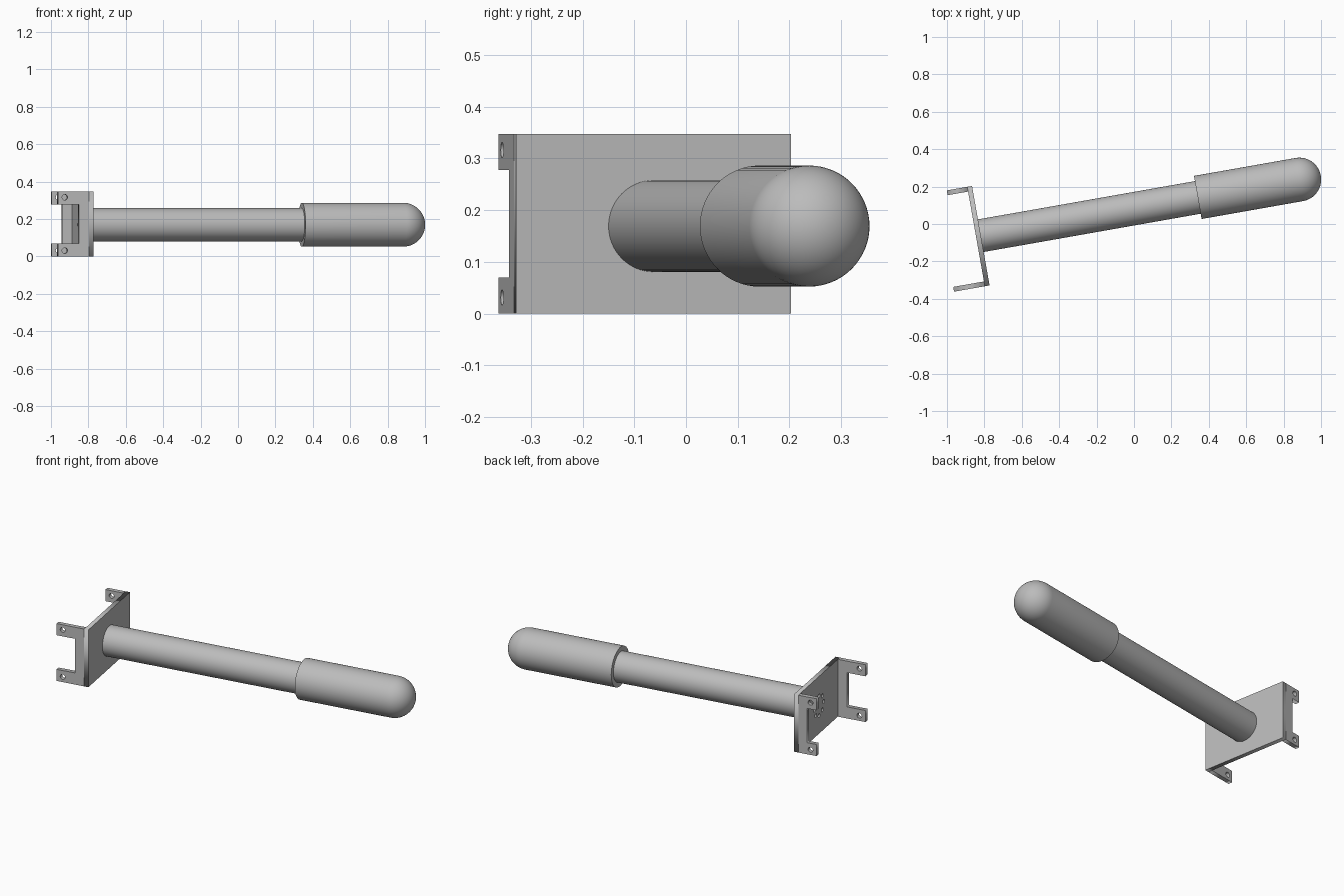
import bpy, bmesh, math
from mathutils import Matrix, Vector

cube = bpy.data.objects.get("Cube")
if cube:
    bpy.data.objects.remove(cube, do_unlink=True)

grey = bpy.data.materials.new("plain_grey")
grey.use_nodes = True
colour = (0.5, 0.5, 0.5, 1)
grey.diffuse_color = colour
grey.node_tree.nodes["Principled BSDF"].inputs["Base Color"].default_value = colour

# Shared frame: origin on the outer plate face, local x along the rod
AXIS_Z = 0.169
FRAME = Matrix.Translation((-0.819, -0.0625, AXIS_Z)) @ Matrix.Rotation(math.radians(10), 4, "Z")
THICK = 0.026
HALF_W = 0.27
HEIGHT = 0.347
LOW, HIGH = -AXIS_Z, HEIGHT - AXIS_Z


def add_object(name, mesh):
    mesh.materials.clear()
    mesh.materials.append(grey)
    ob = bpy.data.objects.new(name, mesh)
    bpy.context.collection.objects.link(ob)
    return ob


def circle(cx, cy, r, n=20):
    return [(cx + r * math.cos(math.tau * i / n), cy + r * math.sin(math.tau * i / n)) for i in range(n)]


def sheet(name, outlines, x_dir, y_dir, origin):
    """Flat sheet with holes: first outline is the edge, the rest are cut out."""
    curve = bpy.data.curves.new(name, "CURVE")
    curve.dimensions = "2D"
    curve.fill_mode = "BOTH"
    curve.extrude = THICK / 2
    for pts in outlines:
        spline = curve.splines.new("POLY")
        spline.points.add(len(pts) - 1)
        for p, (u, v) in zip(spline.points, pts):
            p.co = (u, v, 0, 1)
        spline.use_cyclic_u = True
    temp = bpy.data.objects.new(name + "_curve", curve)
    bpy.context.collection.objects.link(temp)
    graph = bpy.context.evaluated_depsgraph_get()
    mesh = bpy.data.meshes.new_from_object(temp.evaluated_get(graph))
    bpy.data.objects.remove(temp, do_unlink=True)
    x, y = Vector(x_dir), Vector(y_dir)
    place = Matrix((x, y, x.cross(y))).transposed().to_4x4()
    mesh.transform(FRAME @ Matrix.Translation(origin) @ place)
    mesh.name = name
    return add_object(name, mesh)


def lathe(name, profile, steps=64):
    """Revolve (x, radius) points around the rod axis."""
    bm = bmesh.new()
    verts = [bm.verts.new((x, 0, r)) for x, r in profile]
    edges = [bm.edges.new(pair) for pair in zip(verts, verts[1:])]
    bmesh.ops.spin(bm, geom=verts + edges, cent=(0, 0, 0), axis=(1, 0, 0),
                   angle=math.tau, steps=steps)
    bmesh.ops.remove_doubles(bm, verts=bm.verts, dist=0.0001)
    bmesh.ops.recalc_face_normals(bm, faces=bm.faces)
    bm.transform(FRAME)
    mesh = bpy.data.meshes.new(name)
    bm.to_mesh(mesh)
    bm.free()
    ob = add_object(name, mesh)
    bpy.ops.object.select_all(action="DESELECT")
    ob.select_set(True)
    bpy.context.view_layer.objects.active = ob
    bpy.ops.object.shade_smooth_by_angle(angle=math.radians(35))
    return ob


# Mounting plate with a ring of bolt holes behind the rod
edge = [(-HALF_W, LOW), (HALF_W, LOW), (HALF_W, HIGH), (-HALF_W, HIGH)]
bolts = [circle(0.06 * math.cos(math.tau * i / 8), 0.06 * math.sin(math.tau * i / 8), 0.012, 12)
         for i in range(8)]
sheet("mounting_plate", [edge] + bolts, (0, 1, 0), (0, 0, 1), (-THICK / 2, 0, 0))

# Notched side flanges, each with two drilled tabs
TAB, NOTCH = 0.07, 0.08
for name, side, length in (("front_flange", -1, 0.193), ("back_flange", 1, 0.137)):
    outline = [(THICK, LOW), (length, LOW), (length, LOW + TAB), (NOTCH, LOW + TAB),
               (NOTCH, HIGH - TAB), (length, HIGH - TAB), (length, HIGH), (THICK, HIGH)]
    holes = [circle(length - 0.037, z, 0.015) for z in (LOW + 0.031, HIGH - 0.031)]
    sheet(name, [outline] + holes, (-1, 0, 0), (0, 0, 1), (0, side * (HALF_W - THICK / 2), 0))

# Rod and round-ended grip
ROD_R, GRIP_R = 0.0885, 0.117
GRIP_START, DOME = 1.178, 1.729
lathe("rod", [(0, 0), (0, ROD_R), (GRIP_START + 0.05, ROD_R), (GRIP_START + 0.05, 0)])
dome = [(DOME + GRIP_R * math.sin(a), GRIP_R * math.cos(a))
        for a in (math.pi / 2 * i / 16 for i in range(17))]
lathe("grip", [(GRIP_START, 0), (GRIP_START, GRIP_R)] + dome)
